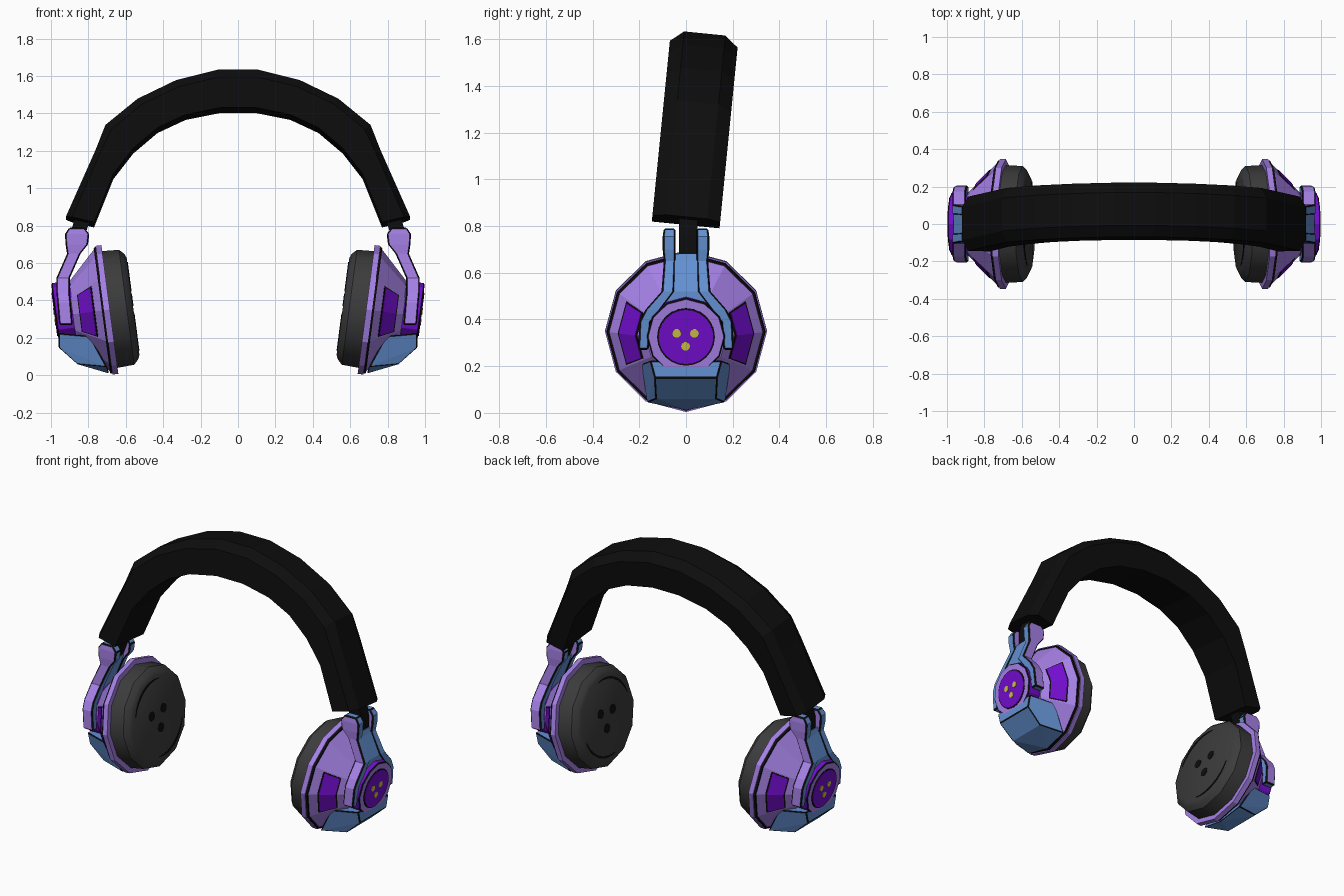
import bpy, bmesh, math
from mathutils import Vector

if "Cube" in bpy.data.objects:
    bpy.data.objects.remove(bpy.data.objects["Cube"])

COLOURS = {
    "black": (0.004, 0.004, 0.004),
    "charcoal": (0.045, 0.045, 0.045),
    "lilac": (0.38, 0.22, 0.80),
    "violet": (0.17, 0.004, 0.62),
    "steel_blue": (0.125, 0.28, 0.64),
    "yellow": (0.60, 0.54, 0.06),
}
MATS = {}
for key, rgb in COLOURS.items():
    MATS[key] = bpy.data.materials.new(key)
    MATS[key].diffuse_color = (*rgb, 1)

# Tilted ear-cup frame: A points outward, U up along the cup face
TILT = math.radians(7.5)
C = Vector((0.685, 0, 0.352))
A = Vector((math.cos(TILT), 0, -math.sin(TILT)))
U = Vector((math.sin(TILT), 0, math.cos(TILT)))
Y = Vector((0, 1, 0))


def cup_point(t, y, u):
    return C + A * t + Y * y + U * u


def finish(name, bm, mats, bevel=0, mirror=True, rule=None, smooth=False, thick=0):
    """Turn a bmesh into an object; the last material is used for bevelled edges."""
    bmesh.ops.recalc_face_normals(bm, faces=bm.faces[:])
    bm.normal_update()
    if rule:
        for f in bm.faces:
            f.material_index = rule(f)
    mesh = bpy.data.meshes.new(name)
    bm.to_mesh(mesh)
    bm.free()
    for m in mats:
        mesh.materials.append(MATS[m])
    ob = bpy.data.objects.new(name, mesh)
    bpy.context.collection.objects.link(ob)
    if smooth:
        bpy.context.view_layer.objects.active = ob
        ob.select_set(True)
        bpy.ops.object.shade_smooth_by_angle(angle=math.radians(40))
        ob.select_set(False)
    if thick:
        mod = ob.modifiers.new("Thickness", 'SOLIDIFY')
        mod.thickness, mod.offset = thick, 0
    if bevel:
        mod = ob.modifiers.new("Edge line", 'BEVEL')
        mod.width, mod.segments = bevel, 1
        mod.limit_method, mod.angle_limit = 'ANGLE', math.radians(40)
        mod.material = len(mats) - 1
    if mirror:
        ob.modifiers.new("Mirror", 'MIRROR')
    return ob


def loft(bm, rings):
    """Skin closed rings of equal length and cap both ends."""
    rows = [[bm.verts.new(p) for p in ring] for ring in rings]
    n = len(rows[0])
    for a, b in zip(rows, rows[1:]):
        for i in range(n):
            j = (i + 1) % n
            bm.faces.new((a[i], a[j], b[j], b[i]))
    bm.faces.new(rows[0])
    bm.faces.new(rows[-1])


def turned(name, profile, mats, n=12, y=0, u=0, **kw):
    """Turn a (depth, radius) profile around the cup axis."""
    bm = bmesh.new()
    angles = [2 * math.pi * i / n for i in range(n)]
    loft(bm, [[cup_point(t, y + r * math.cos(a), u + r * math.sin(a)) for a in angles]
              for t, r in profile])
    return finish(name, bm, mats, **kw)


# Headband: chamfered section leaning slightly backward
pairs = [((0.92, 0.84), (0.77, 0.805)), ((0.76, 1.2), (0.666, 1.064)),
         ((0.709, 1.33), (0.56, 1.2)), ((0.537, 1.47), (0.43, 1.31)),
         ((0.33, 1.57), (0.28, 1.38)), ((0.11, 1.625), (0.095, 1.417))]
pairs += [((-o[0], o[1]), (-i[0], i[1])) for o, i in reversed(pairs)]
rings = []
for o, i in pairs:
    ring = []
    for k, y in ((0, -0.088), (0.22, -0.145), (1, -0.145),
                 (1, 0.145), (0.22, 0.145), (0, 0.088)):
        x = o[0] + (i[0] - o[0]) * k
        z = o[1] + (i[1] - o[1]) * k
        ring.append((x, y + 0.1 * (z - 0.82), z - 0.1 * y))
    rings.append(ring)
bm = bmesh.new()
loft(bm, rings)
finish("headband", bm, ["black"], mirror=False)

# Hinge block between headband and yoke
bm = bmesh.new()
loft(bm, [[(x + dx, y, z) for dx, y in ((-w, -0.03), (w, -0.03), (w, 0.05), (-w, 0.05))]
          for x, z, w in ((0.87, 0.68, 0.025), (0.855, 0.76, 0.04), (0.82, 0.87, 0.045))])
finish("hinge", bm, ["black"])

# Yoke arms: (x, z, half depth, inner y, outer y)
arm = [(0.862, 0.79, 0.04, 0.045, 0.095), (0.86, 0.755, 0.065, 0.045, 0.1),
       (0.862, 0.70, 0.06, 0.045, 0.1), (0.878, 0.65, 0.036, 0.045, 0.095),
       (0.935, 0.52, 0.036, 0.05, 0.105), (0.935, 0.44, 0.036, 0.11, 0.175),
       (0.93, 0.39, 0.036, 0.15, 0.2), (0.92, 0.27, 0.036, 0.16, 0.205)]
for label, s in (("front", -1), ("back", 1)):
    bm = bmesh.new()
    loft(bm, [[(x - w, s * a, z), (x + w, s * a, z), (x + w, s * b, z), (x - w, s * b, z)]
              for x, z, w, a, b in arm])
    finish(label + "_yoke_arm", bm, ["lilac", "steel_blue", "black"], bevel=0.007,
           rule=lambda f: 0 if abs(f.normal.y) > 0.5 else 1)

# Yoke neck plate joining the two arms
bm = bmesh.new()
loft(bm, [[(x - 0.03, -w, z), (x + 0.03, -w, z), (x + 0.03, w, z), (x - 0.03, w, z)]
          for x, z, w in ((0.87, 0.68, 0.06), (0.88, 0.65, 0.06),
                          (0.935, 0.52, 0.07), (0.935, 0.44, 0.12))])
finish("yoke_neck", bm, ["steel_blue"])

# Ear cup: cushion, rim, seam, cone shell
turned("ear_cushion", [(-0.125, 0.262), (-0.115, 0.285), (-0.09, 0.31), (0.01, 0.315)],
       ["charcoal"], smooth=True)
turned("cup_rim", [(0, 0.347), (0.032, 0.347)], ["lilac"])
turned("cup_seam", [(0.028, 0.342), (0.043, 0.338)], ["black"])
CONE = [(0.042, 0.33), (0.2, 0.172)]
turned("cup_shell", CONE, ["lilac"])

# Hub with a violet wall, lilac face, violet badge
turned("hub", [(0.18, 0.168), (0.293, 0.168)], ["violet", "lilac", "black"], u=0.012,
       bevel=0.006, rule=lambda f: 1 if f.normal.dot(A) > 0.9 else 0)
turned("hub_badge_line", [(0.29, 0.124), (0.295, 0.124)], ["black"], n=24, u=0.012)
turned("hub_badge", [(0.29, 0.117), (0.298, 0.117)], ["violet"], n=24, u=0.012)

# Trios of dots on the hub and cushion
for k, (y, u) in enumerate(((-0.04, 0.028), (0.036, 0.028), (-0.002, -0.028))):
    turned("hub_dot_%d" % (k + 1), [(0.295, 0.019), (0.301, 0.019)], ["yellow"],
           n=10, y=y, u=u)
for k, (y, u) in enumerate(((-0.065, 0.03), (0.055, 0.04), (0.01, -0.065))):
    turned("cushion_hole_%d" % (k + 1), [(-0.128, 0.029), (-0.122, 0.029)], ["black"],
           n=10, y=y, u=u)

# Curved crease lines on the cushion face
for label, start in (("lower", -100), ("upper", 80)):
    bm = bmesh.new()
    rows = []
    for i in range(9):
        a = math.radians(start + i * 10)
        w = 0.007 * math.sin(math.pi * (i + 0.5) / 9)
        rows.append([bm.verts.new(cup_point(-0.126, r * math.cos(a), r * math.sin(a)))
                     for r in (0.235 - w, 0.235 + w)])
    for p, q in zip(rows, rows[1:]):
        bm.faces.new((p[0], p[1], q[1], q[0]))
    finish(label + "_cushion_crease", bm, ["black"], thick=0.004)

# Violet side windows following the cone facets
slope = (CONE[1][0] - CONE[0][0]) / (CONE[0][1] - CONE[1][1])
for label, s in (("front", -1), ("back", 1)):
    for suffix, grow, mat, thick in (("_window_line", 0.006, "black", 0.005),
                                     ("_window", 0, "violet", 0.009)):
        bm = bmesh.new()
        rows = []
        for deg in (-27, 0, 27):
            a = math.radians(deg * (1 + grow * 8))
            row = []
            for r in (0.215 - grow, 0.285 + grow):
                t = CONE[0][0] + (CONE[0][1] - r) * slope
                k = r * math.cos(math.pi / 12) / math.cos(abs(a) - math.pi / 12)
                row.append(bm.verts.new(cup_point(t, s * k * math.cos(a), k * math.sin(a))))
            rows.append(row)
        for p, q in zip(rows, rows[1:]):
            bm.faces.new((p[0], p[1], q[1], q[0]))
        finish(label + suffix, bm, [mat], thick=thick)

# Faceted lower guard under the hub
bm = bmesh.new()
half = [(0.70, 0.168, 0.045), (0.86, 0.13, 0.06), (0.96, 0.135, 0.15),
        (0.96, 0.155, 0.225), (0.79, 0.192, 0.21)]
for x, y, z in half:
    for s in (-1, 1):
        bm.verts.new((x, s * y, z))
bm.verts.new((0.69, 0, 0.01))
bmesh.ops.convex_hull(bm, input=bm.verts[:])
bmesh.ops.dissolve_limit(bm, angle_limit=math.radians(4), verts=bm.verts[:], edges=bm.edges[:])
finish("lower_guard", bm, ["steel_blue", "black"], bevel=0.006)

for m in bpy.data.materials:
    if m.users and not m.is_grease_pencil:
        m.use_nodes = True
        m.node_tree.nodes["Principled BSDF"].inputs["Base Color"].default_value = m.diffuse_color
